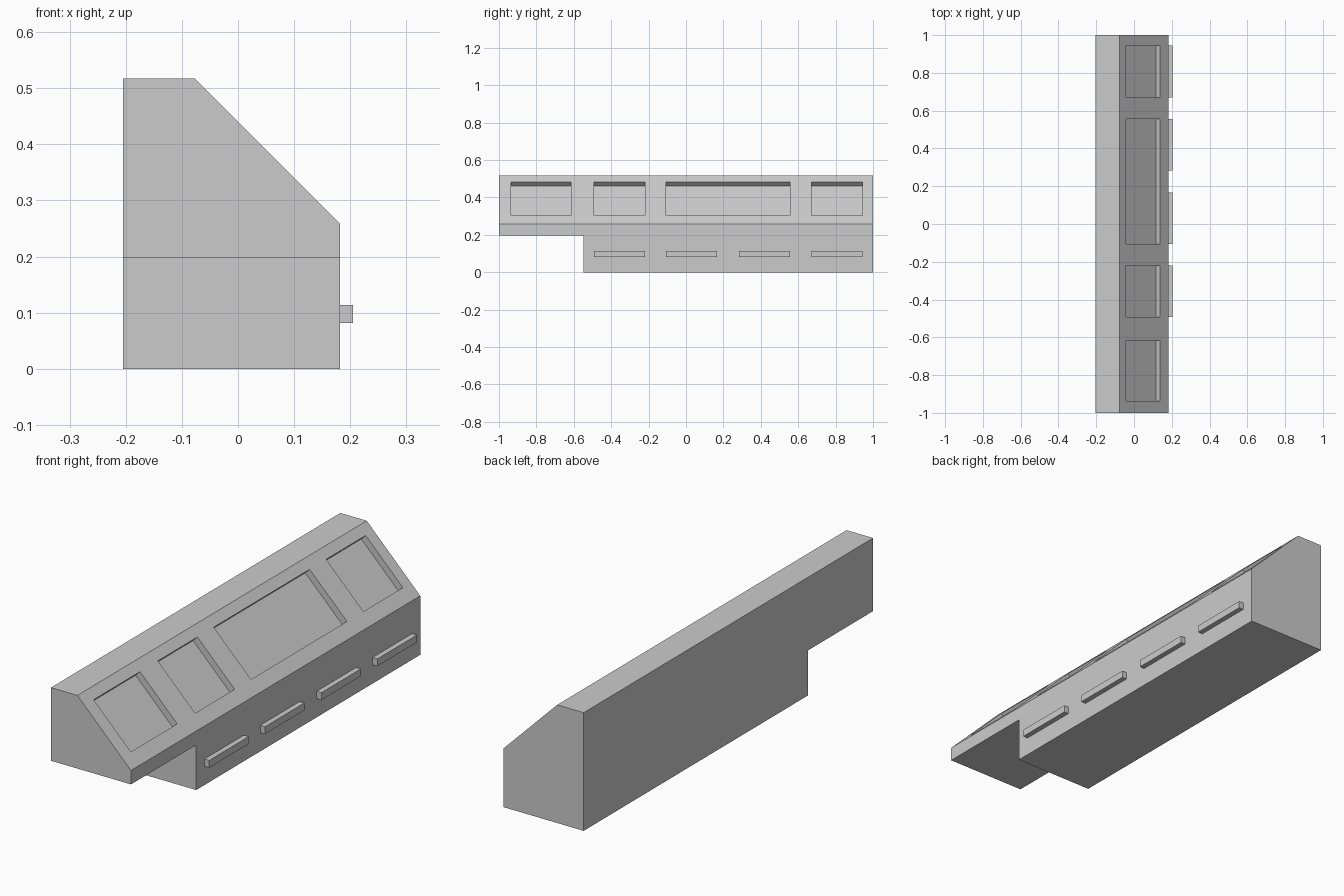
import bpy
import bmesh

if "Cube" in bpy.data.objects:
    bpy.data.objects.remove(bpy.data.objects["Cube"])


def prism(name, profile, y0, y1):
    """Extrude an (x, z) profile from y0 to y1."""
    bm = bmesh.new()
    face = bm.faces.new([bm.verts.new((x, y0, z)) for x, z in profile])
    ext = bmesh.ops.extrude_face_region(bm, geom=[face])
    verts = [v for v in ext["geom"] if isinstance(v, bmesh.types.BMVert)]
    bmesh.ops.translate(bm, verts=verts, vec=(0, y1 - y0, 0))
    bmesh.ops.recalc_face_normals(bm, faces=bm.faces)
    mesh = bpy.data.meshes.new(name)
    bm.to_mesh(mesh)
    bm.free()
    obj = bpy.data.objects.new(name, mesh)
    bpy.context.collection.objects.link(obj)
    return obj


def cut(target, cutter):
    """Subtract a hidden cutter from the target."""
    cutter.hide_render = True
    cutter.hide_viewport = True
    cutter.display_type = 'WIRE'
    mod = target.modifiers.new(cutter.name, 'BOOLEAN')
    mod.operation = 'DIFFERENCE'
    mod.solver = 'EXACT'
    mod.object = cutter


BACK, FRONT, TOP = -0.205, 0.182, 0.517

# Console body with a 45 degree sloped panel
body = prism("console_body", [(BACK, 0), (FRONT, 0), (FRONT, 0.258),
                              (-0.077, TOP), (BACK, TOP)], -1, 1)

# Raised underside at one end
cut(body, prism("underside_cutter", [(-0.4, -0.2), (0.4, -0.2),
                                     (0.4, 0.197), (-0.4, 0.197)], -1.2, -0.549))

# Recessed panels, sunk square to the slope
DEPTH, OUT = 0.021, 0.05
hi, lo = (-0.043, 0.483), (0.137, 0.303)
pocket = [(hi[0] - DEPTH, hi[1] - DEPTH), (lo[0] - DEPTH, lo[1] - DEPTH),
          (lo[0] + OUT, lo[1] + OUT), (hi[0] + OUT, hi[1] + OUT)]
for i, (y0, y1) in enumerate([(-0.936, -0.616), (-0.492, -0.219),
                              (-0.106, 0.557), (0.671, 0.944)]):
    cut(body, prism(f"panel_cutter_{i + 1}", pocket, y0, y1))

# Drawer handles on the vertical face
for i, y0 in enumerate([-0.492, -0.106, 0.284, 0.671]):
    prism(f"handle_{i + 1}", [(FRONT, 0.082), (0.205, 0.082),
                              (0.205, 0.114), (FRONT, 0.114)], y0, y0 + 0.273)
